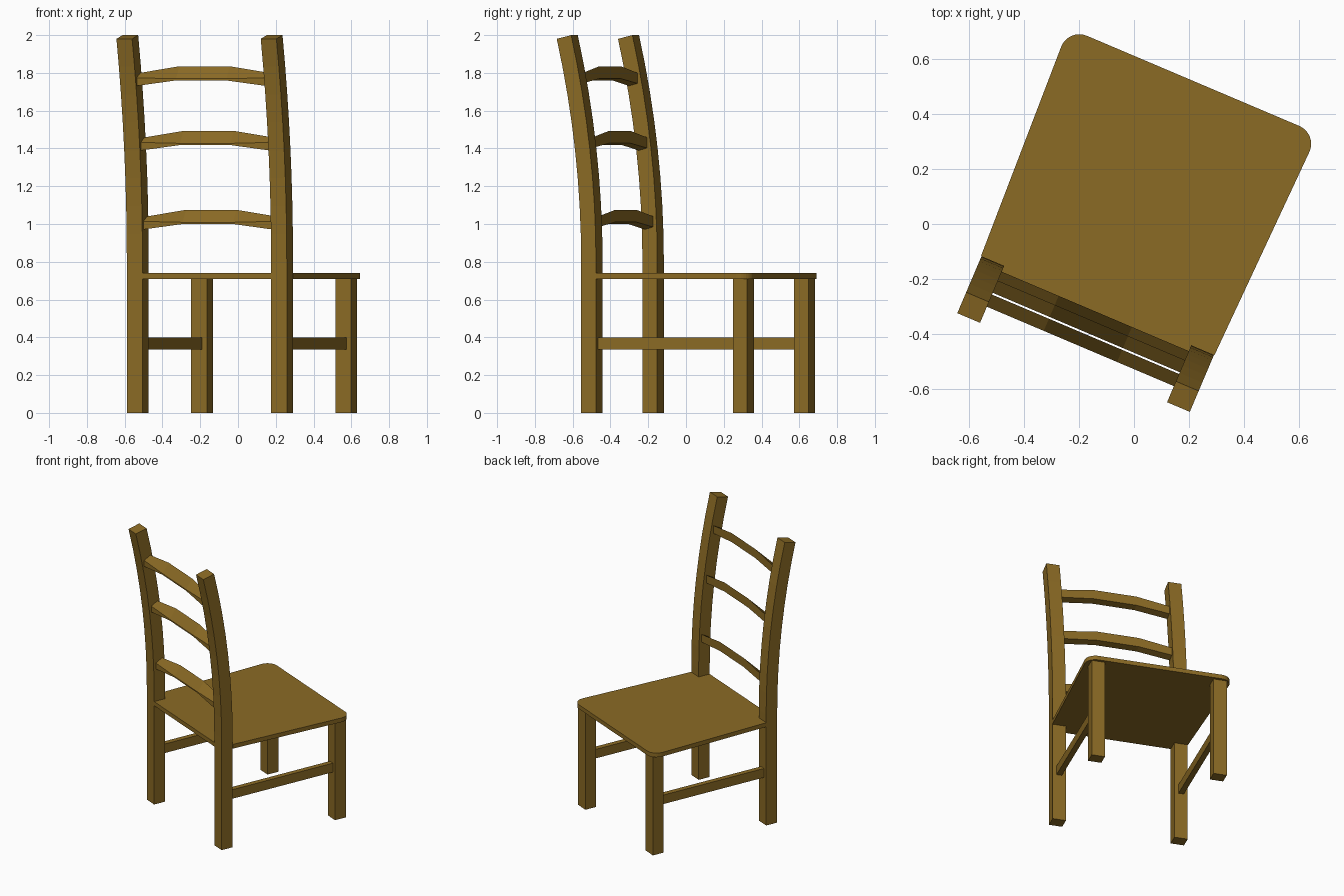
import bpy, bmesh, math
from mathutils import Matrix

if "Cube" in bpy.data.objects:
    bpy.data.objects.remove(bpy.data.objects["Cube"])

wood = bpy.data.materials.new("oak_brown")
wood.diffuse_color = (0.26, 0.146, 0.018, 1)
wood.use_nodes = True
wood.node_tree.nodes["Principled BSDF"].inputs["Base Color"].default_value = wood.diffuse_color

# Chair axes: u across, v towards the seat front; turned as a whole
TURN = Matrix.Rotation(math.radians(-23), 4, 'Z') @ Matrix.Translation((-0.0055, 0, 0))


def loft(name, rings):
    """Closed solid through a list of matching cross-sections."""
    bm = bmesh.new()
    loops = [[bm.verts.new(p) for p in ring] for ring in rings]
    n = len(loops[0])
    for a, b in zip(loops, loops[1:]):
        for i in range(n):
            j = (i + 1) % n
            bm.faces.new((a[i], a[j], b[j], b[i]))
    bm.faces.new(loops[0][::-1])
    bm.faces.new(loops[-1])
    bmesh.ops.transform(bm, matrix=TURN, verts=bm.verts)
    bmesh.ops.recalc_face_normals(bm, faces=bm.faces)
    mesh = bpy.data.meshes.new(name)
    bm.to_mesh(mesh)
    bm.free()
    mesh.materials.append(wood)
    obj = bpy.data.objects.new(name, mesh)
    bpy.context.collection.objects.link(obj)
    return obj


def box(name, u0, u1, v0, v1, z0, z1):
    return loft(name, [[(u0, v0, z), (u1, v0, z), (u1, v1, z), (u0, v1, z)] for z in (z0, z1)])


R, BEND, POST_V, HALF = 5.0, 0.8, -0.3675, 0.0425


def lean(z):
    """Backward sweep of the posts above the seat."""
    return POST_V - max(0, z - BEND) ** 2 / (2 * R)


def post_ring(z, u0, u1):
    slope = max(0, z - BEND) / R
    k = HALF / math.hypot(1, slope)
    v, dz = lean(z), k * slope
    return [(u0, v - k, z - dz), (u1, v - k, z - dz), (u1, v + k, z + dz), (u0, v + k, z + dz)]


for side, s in (("left", -1), ("right", 1)):
    u0, u1 = sorted((s * 0.37, s * 0.46))
    # Curved back post, reaching from floor to top
    heights = [0] + [BEND + i * 1.19 / 8 for i in range(9)]
    loft("back_post_" + side, [post_ring(z, u0, u1) for z in heights])
    # Straight front leg and the side stretcher
    box("front_leg_" + side, u0, u1, 0.462, 0.545, 0, 0.71)
    a, b = sorted((s * 0.397, s * 0.434))
    box("side_stretcher_" + side, a, b, -0.33, 0.467, 0.335, 0.40)

# Seat outline: half profile with rounded front corner and a tongue between posts
half = [(0.37, -0.41), (0.37, -0.325), (0.462, -0.325)]
for i in range(9):
    t = math.radians(i * 90 / 8)
    half.append((0.42 + 0.071 * math.cos(t), 0.493 + 0.071 * math.sin(t)))
outline = half + [(-u, v) for u, v in reversed(half)]
loft("seat", [[(u, v, z) for u, v in outline] for z in (0.71, 0.74)])

# Arched back slats: straight rear edge, front edge rising to the middle
END = (-0.045, -0.002, 0.024, -0.032)
MID = (-0.016, -0.007, 0.059, -0.006)
for name, zc in (("lower", 1.016), ("middle", 1.434), ("upper", 1.776)):
    v = lean(zc)
    rings = []
    for u, (back_low, back_top, front_top, front_low) in (
            (-0.372, END), (-0.145, MID), (0.145, MID), (0.372, END)):
        rings.append([(u, v - 0.024, zc + back_low), (u, v - 0.024, zc + back_top),
                      (u, v + 0.024, zc + front_top), (u, v + 0.024, zc + front_low)])
    loft("back_slat_" + name, rings)
